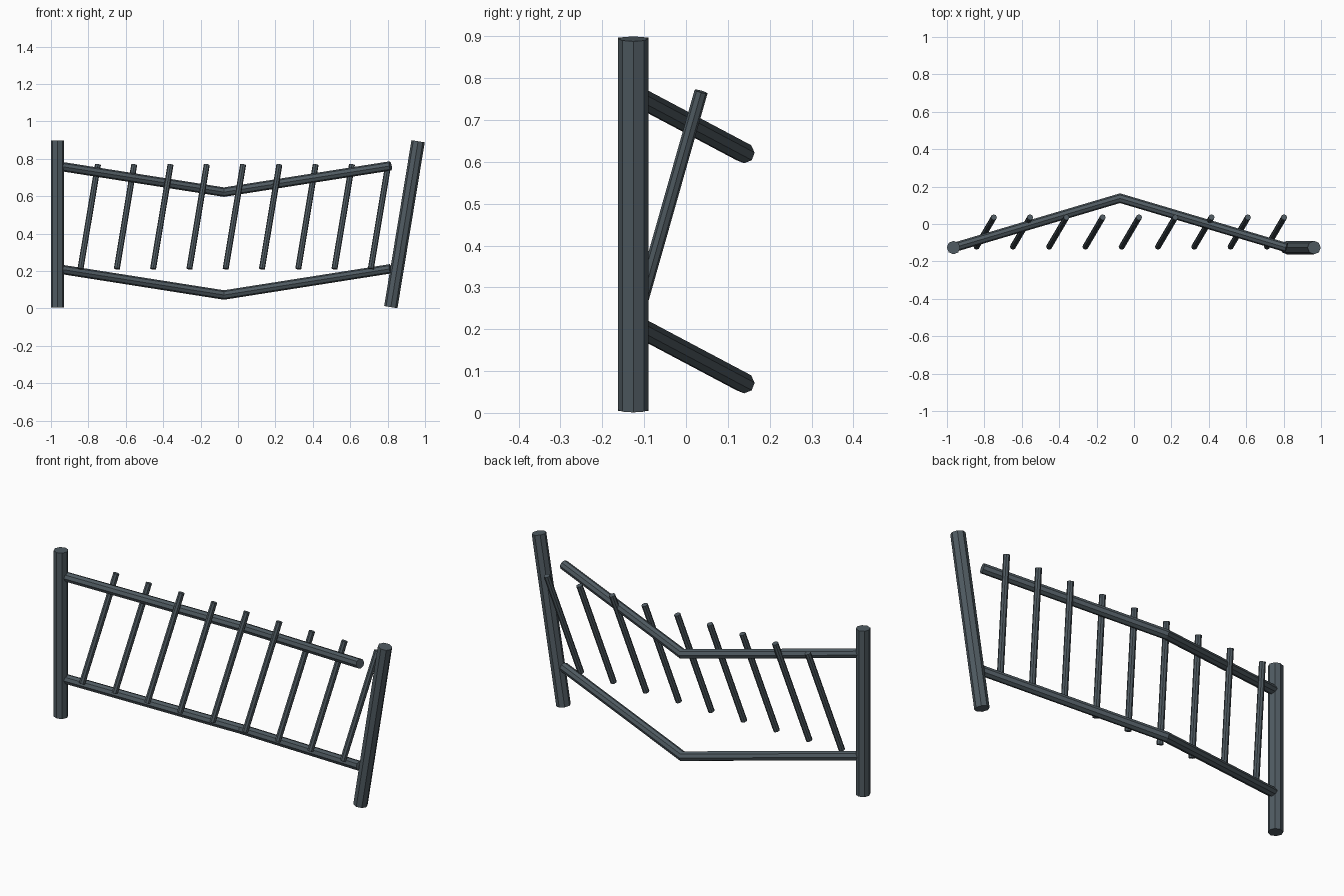
import bpy
import bmesh
from math import cos, sin, tau
from mathutils import Vector

cube = bpy.data.objects.get("Cube")
if cube:
    bpy.data.objects.remove(cube, do_unlink=True)

SIDES = 8
Y_FRONT = -0.126

# Dark slate metal
iron = bpy.data.materials.new("dark_slate_iron")
iron.use_nodes = True
COLOUR = (0.08, 0.105, 0.122, 1)
iron.diffuse_color = COLOUR
iron.node_tree.nodes["Principled BSDF"].inputs["Base Color"].default_value = COLOUR


def tube(name, path, radius):
    """Faceted bar along a path, mitred at inner points and capped at both ends."""
    pts = [Vector(p) for p in path]
    dirs = [(b - a).normalized() for a, b in zip(pts, pts[1:])]
    side = Vector((0, 1, 0)).cross(dirs[0]).normalized()
    up = dirs[0].cross(side)
    ring = [pts[0] + radius * (side * cos(tau * i / SIDES) + up * sin(tau * i / SIDES))
            for i in range(SIDES)]
    bm = bmesh.new()
    loops = [[bm.verts.new(p) for p in ring]]
    for i, d in enumerate(dirs):
        # Slide the ring along the bar onto the next mitre plane
        normal = d + (dirs[i + 1] if i + 1 < len(dirs) else d)
        ring = [p + d * ((pts[i + 1] - p).dot(normal) / d.dot(normal)) for p in ring]
        loops.append([bm.verts.new(p) for p in ring])
    for a, b in zip(loops, loops[1:]):
        for i in range(SIDES):
            j = (i + 1) % SIDES
            bm.faces.new((a[i], a[j], b[j], b[i]))
    bm.faces.new(loops[0][::-1])
    bm.faces.new(loops[-1])
    bmesh.ops.recalc_face_normals(bm, faces=bm.faces)
    mesh = bpy.data.meshes.new(name)
    bm.to_mesh(mesh)
    bm.free()
    mesh.materials.append(iron)
    obj = bpy.data.objects.new(name, mesh)
    bpy.context.collection.objects.link(obj)


# End posts: one upright, one leaning outward
tube("right_post", [(-0.965, Y_FRONT, 0.005), (-0.965, Y_FRONT, 0.897)], 0.036)
tube("left_leaning_post", [(0.817, Y_FRONT, 0.007), (0.963, Y_FRONT, 0.894)], 0.036)

# Rails bent backward and down in the middle
for name, z in (("top_rail", 0.762), ("bottom_rail", 0.212)):
    tube(name, [(-0.965, Y_FRONT, z), (-0.075, 0.138, z - 0.14),
                (0.815, Y_FRONT, z)], 0.025)

# Slanted balusters in an even row
for i in range(9):
    x = -0.842 + 0.194 * i
    tube(f"baluster_{i + 1}", [(x, -0.122, 0.212), (x + 0.093, 0.036, 0.768)], 0.016)
